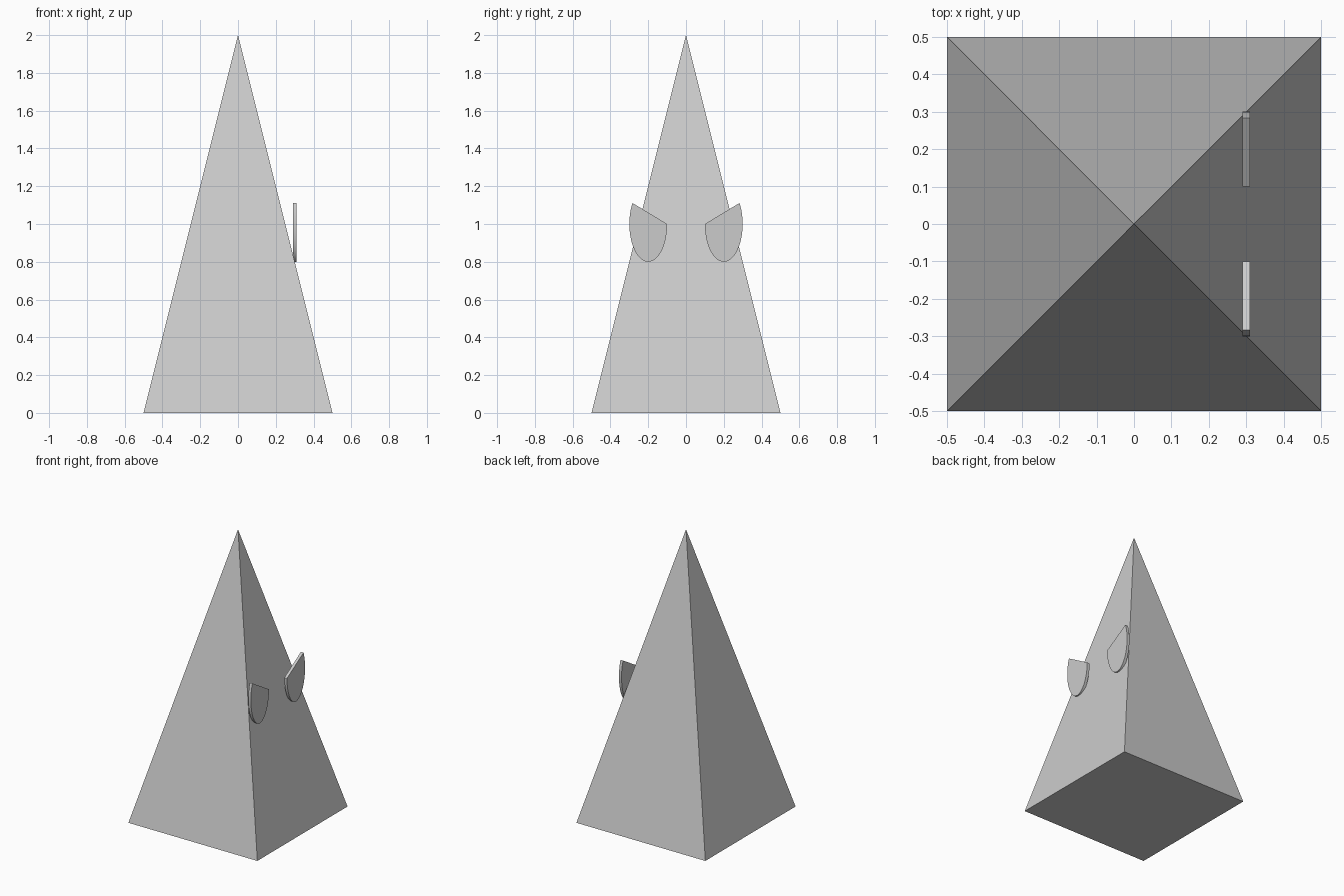
import bpy, bmesh, math

if "Cube" in bpy.data.objects:
    bpy.data.objects.remove(bpy.data.objects["Cube"])


def make_object(name, bm):
    bmesh.ops.recalc_face_normals(bm, faces=bm.faces)
    mesh = bpy.data.meshes.new(name)
    bm.to_mesh(mesh)
    bm.free()
    obj = bpy.data.objects.new(name, mesh)
    bpy.context.collection.objects.link(obj)
    return obj


# Body: four-sided pyramid
bm = bmesh.new()
base = [bm.verts.new((x, y, 0)) for x, y in
        ((-0.5, -0.5), (0.5, -0.5), (0.5, 0.5), (-0.5, 0.5))]
apex = bm.verts.new((0, 0, 2))
bm.faces.new(base)
for i in range(4):
    bm.faces.new((base[i], base[(i + 1) % 4], apex))
make_object("pyramid_body", bm)


# Eyes: thin elliptical discs with the top cut off by a slanted chord
def make_eye(name, side, steps=36):
    start, end = math.radians(180), math.radians(360 + 33.7)
    bm = bmesh.new()
    outline = []
    for i in range(steps + 1):
        a = start + (end - start) * i / steps
        outline.append(bm.verts.new((0.29, side * (0.2 + 0.1 * math.cos(a)),
                                     1.0 + 0.2 * math.sin(a))))
    face = bm.faces.new(outline)
    ext = bmesh.ops.extrude_face_region(bm, geom=[face], use_keep_orig=True)
    moved = [g for g in ext["geom"] if isinstance(g, bmesh.types.BMVert)]
    bmesh.ops.translate(bm, verts=moved, vec=(0.02, 0, 0))
    eye = make_object(name, bm)
    bpy.ops.object.select_all(action='DESELECT')
    eye.select_set(True)
    bpy.context.view_layer.objects.active = eye
    bpy.ops.object.shade_smooth_by_angle(angle=math.radians(30))


make_eye("right_eye", 1)
make_eye("left_eye", -1)
